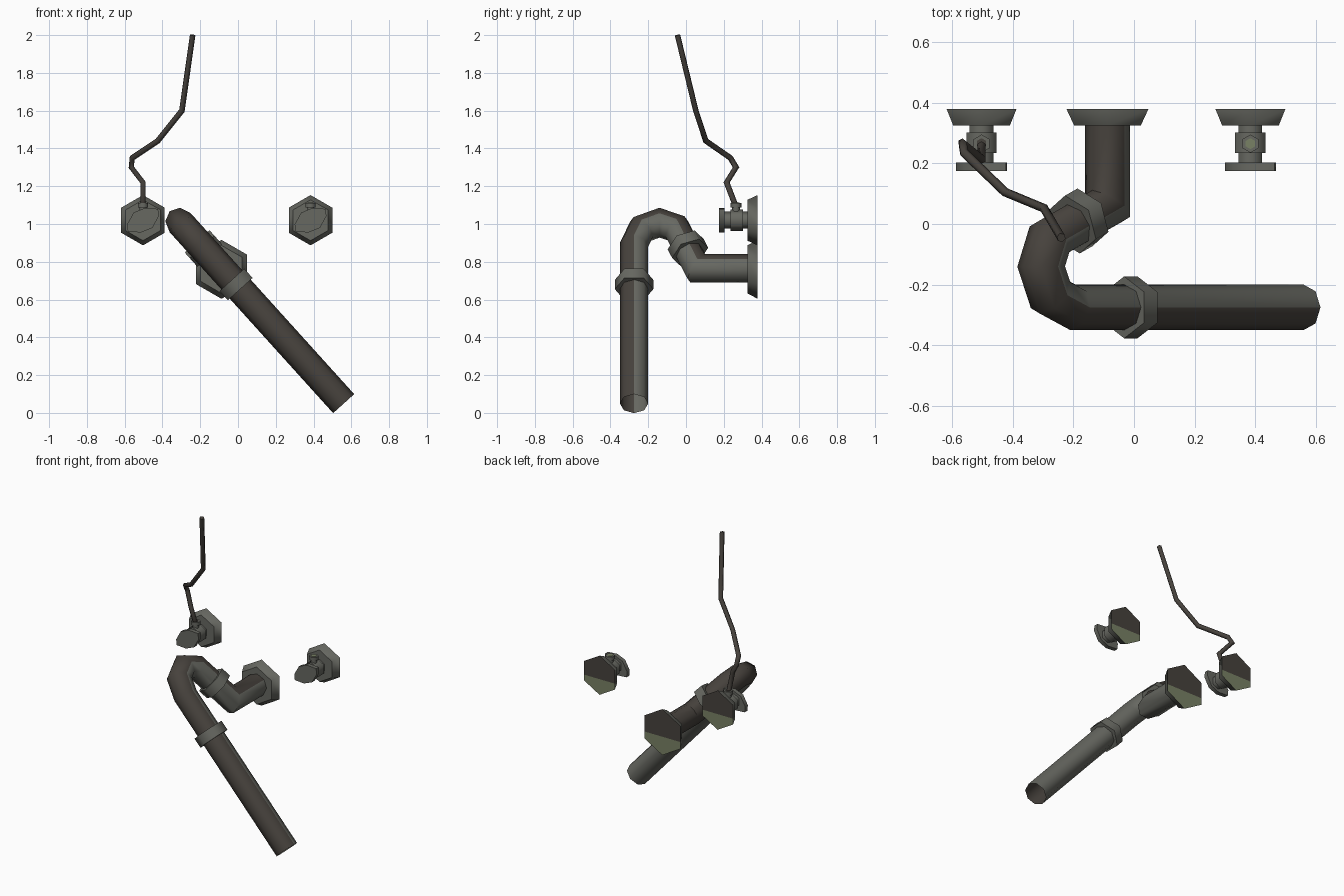
import bpy, bmesh, math
from mathutils import Vector as V

if "Cube" in bpy.data.objects:
    bpy.data.objects.remove(bpy.data.objects["Cube"])


def material(name, rgb):
    m = bpy.data.materials.new(name)
    m.diffuse_color = (*rgb, 1)
    m.use_nodes = True
    m.node_tree.nodes["Principled BSDF"].inputs["Base Color"].default_value = m.diffuse_color
    return m


GREY = material("dull_grey_metal", (0.135, 0.138, 0.12))
BROWN = material("dark_brown_grime", (0.062, 0.054, 0.046))
GREEN = material("pale_olive", (0.19, 0.22, 0.13))
RED = material("dull_red", (0.19, 0.035, 0.045))


def tube_mesh(pts, radius, sides, ref, cap_a, cap_b, rule=None, end_radius=None):
    """Faceted tube along a path with true mitred corners; ref points at side 0."""
    pts = [V(p) for p in pts]
    dirs = [(b - a).normalized() for a, b in zip(pts, pts[1:])]
    r = V(ref)
    r = (r - dirs[0] * r.dot(dirs[0])).normalized()
    s = dirs[0].cross(r)
    ang = [2 * math.pi * k / sides for k in range(sides)]
    ring = [pts[0] + (r * math.cos(a) + s * math.sin(a)) * radius for a in ang]
    rings = [ring]
    for i, d in enumerate(dirs):
        n = d if i == len(dirs) - 1 else (d + dirs[i + 1]).normalized()
        ring = [p + d * ((pts[i + 1] - p).dot(n) / d.dot(n)) for p in ring]
        rings.append(ring)
    if end_radius is not None:
        rings[-1] = [pts[-1] + (p - pts[-1]) * (end_radius / radius) for p in rings[-1]]
    bm = bmesh.new()
    vs = [[bm.verts.new(p) for p in q] for q in rings]
    for a, b in zip(vs, vs[1:]):
        for k in range(sides):
            j = (k + 1) % sides
            f = bm.faces.new((a[k], a[j], b[j], b[k]))
            f.material_index = rule(k) if rule else 0
    if cap_a:
        bm.faces.new(vs[0][::-1])
    if cap_b:
        bm.faces.new(vs[-1])
    bm.faces.ensure_lookup_table()
    return bm


def finish(name, bm, mats=(GREY,)):
    me = bpy.data.meshes.new(name)
    bm.to_mesh(me)
    bm.free()
    for m in mats:
        me.materials.append(m)
    for p in me.polygons:
        p.use_smooth = True
    me.set_sharp_from_angle(angle=math.radians(62))
    ob = bpy.data.objects.new(name, me)
    bpy.context.collection.objects.link(ob)
    return ob


def solid(name, a, b, radius, sides, ref, mats=(GREY,)):
    return finish(name, tube_mesh([a, b], radius, sides, ref, True, True), mats)


# --- Trap: lies in a plane tilted about the y axis -------------------------
CX, CZ = -0.0875, 0.765
TILT = math.radians(42.1)
U = V((-math.sin(TILT), 0, math.cos(TILT)))


def trap(y, u):
    return V((CX, y, CZ)) + U * u


path = [(0.34, 0), (0.06, 0), (-0.05, 0.285), (-0.14, 0.326),
        (-0.235, 0.28), (-0.275, 0.17), (-0.275, -0.965)]
# outer half of the bend is brown, inner half grey
finish("drain_trap_pipe",
       tube_mesh([trap(*p) for p in path], 0.075, 8, U, False, False,
                 rule=lambda k: 1 if k in (0, 1, 6, 7) else 0), (GREY, BROWN))


def coupling(name, y, u, dy, du):
    d = V((dy, du)).normalized() * 0.033
    solid(name, trap(y - d.x, u - d.y), trap(y + d.x, u + d.y), 0.102, 6, V((0, 1, 0)))


coupling("upper_coupling_nut", 0.01, 0.142, -0.11, 0.29)
coupling("lower_coupling_nut", -0.275, -0.115, 0, -1)


# --- Wall flanges: hexagonal, back plate brown above, olive below, red rim --
def flange(name, x, z, front, back):
    bm = tube_mesh([(x, 0.325, z), (x, 0.379, z)], front, 6, (0, 0, 1),
                   True, True, end_radius=back)
    plate = bm.faces[-1]
    rim = bmesh.ops.inset_region(bm, faces=[plate], thickness=0.006)["faces"]
    for f in rim:
        c = f.calc_center_median()
        f.material_index = 3 if (c.z - z) - (c.x - x) > 0 else 2
    cut = bmesh.ops.bisect_plane(
        bm, geom=[plate, *plate.edges, *plate.verts],
        plane_co=(x, 0, z - 0.2 * back), plane_no=(0, 0, 1))
    for f in cut["geom"]:
        if isinstance(f, bmesh.types.BMFace) and f not in rim and f.normal.y > 0.9:
            f.material_index = 1 if f.calc_center_median().z > z - 0.2 * back else 2
    finish(name, bm, (GREY, BROWN, GREEN, RED))


flange("drain_wall_flange", CX, 0.76, 0.127, 0.156)


# --- Shut-off valves ---------------------------------------------------------
def valve(side, x, bore):
    z = 1.02
    flange(side + "_valve_flange", x, z, 0.108, 0.133)
    for part, y0, y1, r in (("neck", 0.197, 0.33, 0.045), ("body", 0.235, 0.302, 0.058)):
        solid(f"{side}_valve_{part}", (x, y0, z), (x, y1, z), r, 6, (0, 0, 1))
    for part, z0, z1, r in (("outlet", 1.05, 1.092, 0.021), ("outlet_collar", 1.088, 1.112, 0.03)):
        solid(f"{side}_valve_{part}", (x, 0.265, z0), (x, 0.265, z1), r, 6, (0, 1, 0))
    solid(side + "_outlet_bore", (x, 0.265, 1.11), (x, 0.265, 1.114), 0.018, 6, (0, 1, 0), (bore,))
    # slanted oval handle
    half = [(-0.084, -0.022), (-0.05, 0.04), (0.01, 0.065), (0.08, 0.06)]
    outline = half + [(-a, -b) for a, b in half]
    bm = bmesh.new()
    f = bm.faces.new([bm.verts.new((x + a, 0.175, z + b)) for a, b in outline])
    ext = bmesh.ops.extrude_face_region(bm, geom=[f], use_keep_orig=True)
    bmesh.ops.translate(bm, vec=(0, 0.028, 0),
                        verts=[g for g in ext["geom"] if isinstance(g, bmesh.types.BMVert)])
    bmesh.ops.recalc_face_normals(bm, faces=bm.faces)
    finish(side + "_valve_handle", bm)


valve("left", -0.503, BROWN)
valve("right", 0.384, GREEN)

# --- Bent supply line rising from the left valve ----------------------------
finish("supply_line", tube_mesh(
    [(-0.503, 0.265, 1.09), (-0.503, 0.215, 1.22), (-0.565, 0.265, 1.30),
     (-0.56, 0.235, 1.35), (-0.425, 0.105, 1.44), (-0.297, 0.052, 1.60),
     (-0.24, -0.045, 2.0)], 0.015, 6, (0, 1, 0), True, True), (BROWN,))
